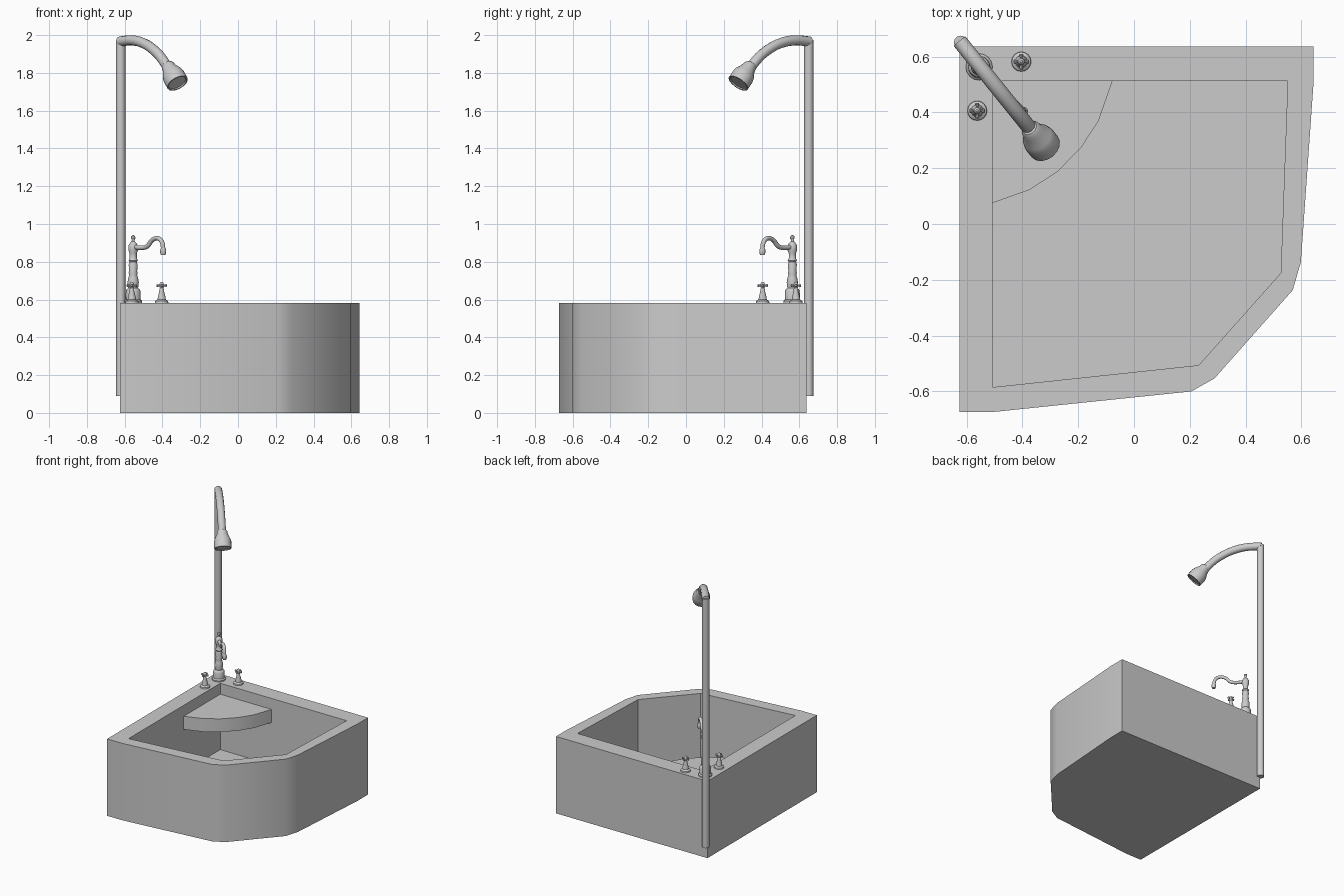
import bpy, bmesh, math
from mathutils import Vector

if "Cube" in bpy.data.objects:
    bpy.data.objects.remove(bpy.data.objects["Cube"])


def finish(bm, name, angle=35):
    bmesh.ops.recalc_face_normals(bm, faces=bm.faces)
    me = bpy.data.meshes.new(name)
    bm.to_mesh(me)
    bm.free()
    ob = bpy.data.objects.new(name, me)
    bpy.context.collection.objects.link(ob)
    smooth(ob, angle)
    return ob


def smooth(ob, angle=35):
    bpy.ops.object.select_all(action='DESELECT')
    ob.select_set(True)
    bpy.context.view_layer.objects.active = ob
    bpy.ops.object.shade_smooth_by_angle(angle=math.radians(angle))


def ring(bm, pts, z):
    return [bm.verts.new((x, y, z)) for x, y in pts]


def bridge(bm, a, b):
    n = len(a)
    for i in range(n):
        bm.faces.new((a[i], a[(i + 1) % n], b[(i + 1) % n], b[i]))


def lathe(name, profile, origin, axis=(0, 0, 1), sides=16):
    """Revolve (radius, height) pairs around an axis, with closed ends."""
    bm = bmesh.new()
    rings = []
    for r, h in profile:
        pts = [(r * math.cos(2 * math.pi * i / sides), r * math.sin(2 * math.pi * i / sides))
               for i in range(sides)]
        rings.append(ring(bm, pts, h))
    for a, b in zip(rings, rings[1:]):
        bridge(bm, a, b)
    bm.faces.new(rings[0])
    bm.faces.new(rings[-1])
    ob = finish(bm, name)
    ob.location = origin
    ob.rotation_euler = Vector(axis).to_track_quat('Z', 'Y').to_euler()
    return ob


def tube(name, pts, radius):
    cu = bpy.data.curves.new(name, 'CURVE')
    cu.dimensions = '3D'
    cu.bevel_depth = radius
    cu.bevel_resolution = 4
    cu.resolution_u = 4
    cu.use_fill_caps = True
    sp = cu.splines.new('BEZIER')
    sp.bezier_points.add(len(pts) - 1)
    for bp, p in zip(sp.bezier_points, pts):
        bp.co = p
        bp.handle_left_type = bp.handle_right_type = 'AUTO'
    ob = bpy.data.objects.new(name, cu)
    bpy.context.collection.objects.link(ob)
    bpy.ops.object.select_all(action='DESELECT')
    ob.select_set(True)
    bpy.context.view_layer.objects.active = ob
    bpy.ops.object.convert(target='MESH')
    smooth(bpy.context.view_layer.objects.active)


# Tub shell: outer wall, inner basin, flat rim
RIM, FLOOR = 0.583, 0.08
outer = [(-0.626, 0.637), (0.644, 0.637), (0.644, 0.513), (0.598, -0.137), (0.569, -0.237),
         (0.289, -0.553), (0.206, -0.6), (-0.497, -0.673), (-0.626, -0.673)]
inner = [(-0.508, 0.513), (0.551, 0.513), (0.526, -0.176), (0.232, -0.506), (-0.508, -0.585)]
bm = bmesh.new()
ob_, ot = ring(bm, outer, 0), ring(bm, outer, RIM)
ib, it = ring(bm, inner, FLOOR), ring(bm, inner, RIM)
bridge(bm, ob_, ot)
bridge(bm, it, ib)
bm.faces.new(ob_)
bm.faces.new(ib)
rim_edges = [bm.edges.get((l[i], l[i - 1])) for l in (ot, it) for i in range(len(l))]
bmesh.ops.triangle_fill(bm, use_beauty=True, use_dissolve=False, edges=rim_edges)
finish(bm, "tub", 30)

# Corner seat slab
seat = [(-0.508, 0.513), (-0.077, 0.513), (-0.127, 0.37), (-0.19, 0.273), (-0.275, 0.187),
        (-0.375, 0.122), (-0.508, 0.075)]
bm = bmesh.new()
lo, hi = ring(bm, seat, 0.40), ring(bm, seat, 0.50)
bridge(bm, lo, hi)
bm.faces.new(lo)
bm.faces.new(hi)
finish(bm, "corner_seat", 30)

# Shower pole, curved arm and head
PX, PY = -0.621, 0.65
lathe("shower_pole", [(0.025, 0.09), (0.025, 1.975)], (PX, PY, 0), sides=12)


def arm_pt(x, z):
    return (x, PY - 1.24 * (x - PX), z)


tube("shower_arm", [arm_pt(x, z) for x, z in
                    [(-0.625, 1.966), (-0.56, 1.972), (-0.50, 1.957), (-0.45, 1.925),
                     (-0.41, 1.885), (-0.37, 1.825)]], 0.027)
start, end = Vector(arm_pt(-0.375, 1.845)), Vector(arm_pt(-0.32, 1.745))
L = (end - start).length
lathe("shower_head", [(0.028, 0), (0.036, 0.012), (0.038, 0.03), (0.055, 0.065), (0.06, 0.085),
                      (0.06, L), (0.053, L), (0.05, L - 0.006)], start, end - start)

# Faucet column with turned profile
FX, FY = -0.555, 0.563
lathe("faucet_column", [(0.048, 0.58), (0.048, 0.592), (0.04, 0.6), (0.039, 0.645), (0.034, 0.655),
                        (0.026, 0.66), (0.03, 0.69), (0.026, 0.715), (0.021, 0.73), (0.024, 0.74),
                        (0.021, 0.75), (0.024, 0.785), (0.019, 0.80), (0.025, 0.808), (0.019, 0.818),
                        (0.019, 0.845), (0.025, 0.86), (0.025, 0.885), (0.017, 0.9), (0.008, 0.908),
                        (0.007, 0.916), (0.012, 0.926), (0.01, 0.936), (0.003, 0.941)], (FX, FY, 0))

# Swan-neck spout pointing diagonally into the tub
tube("faucet_spout", [(FX + d, FY - d, z) for d, z in
                      [(0, 0.88), (0.04, 0.874), (0.075, 0.882), (0.10, 0.914), (0.13, 0.925),
                       (0.152, 0.905), (0.159, 0.85)]], 0.012)
lathe("spout_tip", [(0.011, 0.875), (0.016, 0.863), (0.016, 0.848), (0.012, 0.836)],
      (FX + 0.159, FY - 0.159, 0), sides=12)

# Two cross-handled taps
for i, (x, y) in enumerate([(-0.404, 0.582), (-0.562, 0.406)], 1):
    lathe(f"tap_{i}_body", [(0.036, 0.58), (0.034, 0.592), (0.022, 0.6), (0.02, 0.615), (0.012, 0.645),
                            (0.012, 0.655), (0.009, 0.66), (0.012, 0.668), (0.012, 0.68),
                            (0.009, 0.69), (0.004, 0.694)], (x, y, 0))
    for k, ax in enumerate([(1, 0, 0), (0, 1, 0)], 1):
        lathe(f"tap_{i}_cross_bar_{k}", [(0.005, -0.028), (0.008, -0.024), (0.005, -0.016),
                                         (0.005, 0.016), (0.008, 0.024), (0.005, 0.028)],
              (x, y, 0.674), ax, 8)
